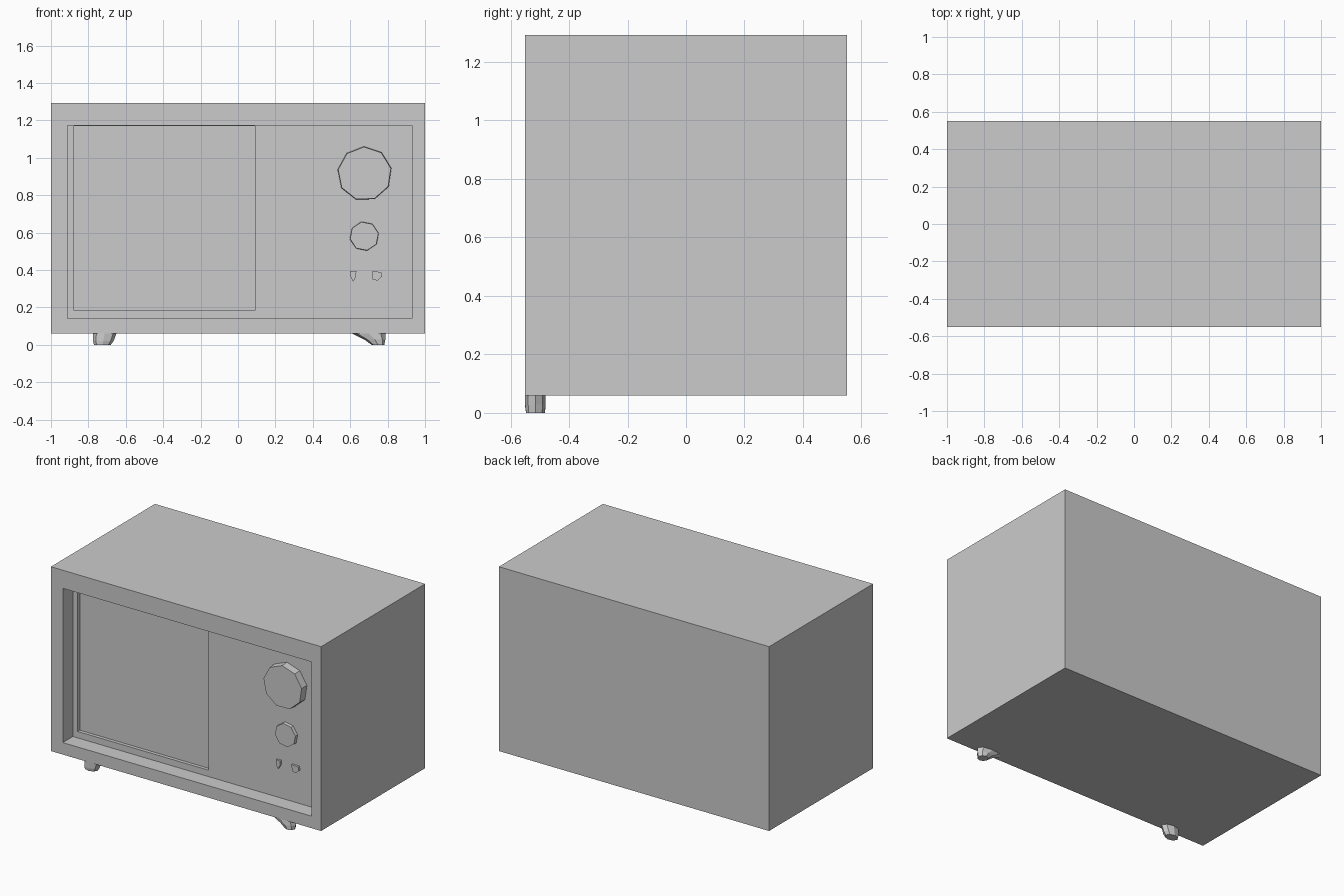
import bpy
import bmesh
from math import cos, sin, tau

if "Cube" in bpy.data.objects:
    bpy.data.objects.remove(bpy.data.objects["Cube"])


def loft(name, loops, cap_start=True, cap_end=True):
    """Skin equal-length loops, each counter-clockwise seen from the end side."""
    bm = bmesh.new()
    rings = [[bm.verts.new(p) for p in loop] for loop in loops]
    n = len(rings[0])
    for a, b in zip(rings, rings[1:]):
        for i in range(n):
            j = (i + 1) % n
            bm.faces.new((a[i], a[j], b[j], b[i]))
    if cap_start:
        bm.faces.new(rings[0][::-1])
    if cap_end:
        bm.faces.new(rings[-1])
    mesh = bpy.data.meshes.new(name)
    bm.to_mesh(mesh)
    bm.free()
    obj = bpy.data.objects.new(name, mesh)
    bpy.context.collection.objects.link(obj)
    return obj


def rect(x0, x1, z0, z1, y):
    return [(x0, y, z0), (x1, y, z0), (x1, y, z1), (x0, y, z1)]


def disc(x, z, r, y, sides, turn=0.2):
    return [(x + r * cos(turn + tau * i / sides), y,
             z + r * sin(turn + tau * i / sides)) for i in range(sides)]


def foot_ring(x, rx, ry, z, sides=8):
    return [(x + rx * cos(tau * i / sides), -0.515 + ry * sin(tau * i / sides), z)
            for i in range(sides)]


FRONT, BACK, PANEL, GLASS = -0.55, 0.55, -0.443, -0.42
body = (-1, 1, 0.06, 1.293)
opening = (-0.912, 0.93, 0.14, 1.172)
screen = (-0.877, 0.092, 0.183, 1.17)

# Cabinet shell with its recessed front opening
loft("cabinet", [rect(*body, BACK), rect(*body, FRONT),
                 rect(*opening, FRONT), rect(*opening, PANEL)], cap_end=False)

# Front panel around the screen, and the sunken screen
loft("front_panel", [rect(*opening, PANEL), rect(*screen, PANEL)], False, False)
loft("screen", [rect(*screen, PANEL), rect(*screen, GLASS)], cap_start=False)

# Two faceted knobs
loft("large_knob", [disc(0.677, 0.915, 0.146, PANEL, 9),
                    disc(0.677, 0.915, 0.143, -0.495, 9)], cap_start=False)
loft("small_knob", [disc(0.675, 0.581, 0.079, PANEL, 8),
                    disc(0.675, 0.581, 0.077, -0.465, 8)], cap_start=False)

# Two small buttons
buttons = {
    "left_button": [(0.615, 0.337), (0.63, 0.362), (0.633, 0.395), (0.6, 0.395), (0.602, 0.365)],
    "right_button": [(0.72, 0.35), (0.745, 0.343), (0.77, 0.365), (0.765, 0.39), (0.716, 0.392)],
}
for name, outline in buttons.items():
    loft(name, [[(x, y, z) for x, z in outline] for y in (PANEL, -0.457)], cap_start=False)

# Front feet, tapering to the ground
loft("left_foot", [foot_ring(-0.725, 0.045, 0.032, 0), foot_ring(-0.72, 0.055, 0.035, 0.02),
                   foot_ring(-0.713, 0.063, 0.035, 0.06)])
loft("right_foot", [foot_ring(0.748, 0.034, 0.032, 0), foot_ring(0.732, 0.056, 0.035, 0.028),
                    foot_ring(0.7, 0.09, 0.035, 0.06)])
